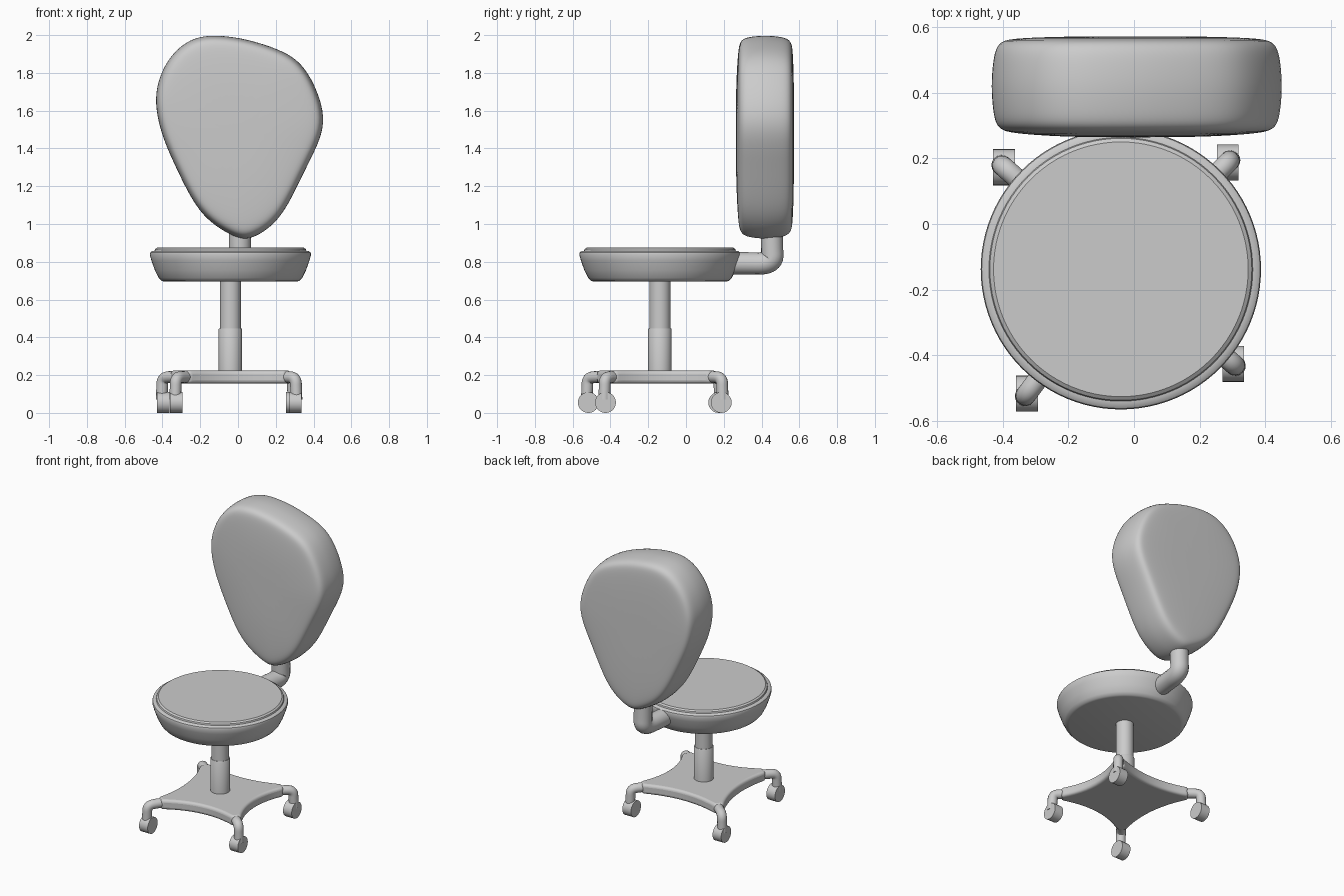
import bpy, bmesh, math
from mathutils import Vector

if "Cube" in bpy.data.objects:
    bpy.data.objects.remove(bpy.data.objects["Cube"])

CX, CY = -0.04, -0.138          # axis of seat, column and base


def finish(name, bm, angle=35):
    bmesh.ops.remove_doubles(bm, verts=bm.verts, dist=1e-5)
    bmesh.ops.recalc_face_normals(bm, faces=bm.faces)
    me = bpy.data.meshes.new(name)
    bm.to_mesh(me)
    bm.free()
    ob = bpy.data.objects.new(name, me)
    bpy.context.collection.objects.link(ob)
    for o in bpy.context.selected_objects:
        o.select_set(False)
    bpy.context.view_layer.objects.active = ob
    ob.select_set(True)
    bpy.ops.object.shade_smooth_by_angle(angle=math.radians(angle))
    return ob


def skin(bm, rings):
    """Bridge closed vertex rings and cap both ends."""
    vs = [[bm.verts.new(p) for p in r] for r in rings]
    n = len(vs[0])
    for a, b in zip(vs, vs[1:]):
        for i in range(n):
            j = (i + 1) % n
            bm.faces.new((a[i], a[j], b[j], b[i]))
    bm.faces.new(vs[0])
    bm.faces.new(vs[-1])


def lathe(name, profile, n=64):
    bm = bmesh.new()
    skin(bm, [[(CX + r * math.cos(2 * math.pi * i / n),
                CY + r * math.sin(2 * math.pi * i / n), z) for i in range(n)]
              for r, z in profile])
    return finish(name, bm)


def tube(name, points, radius):
    cu = bpy.data.curves.new(name, 'CURVE')
    cu.dimensions = '3D'
    cu.bevel_depth = radius
    cu.bevel_resolution = 6
    cu.use_fill_caps = True
    sp = cu.splines.new('NURBS')
    sp.points.add(len(points) - 1)
    for p, co in zip(sp.points, points):
        p.co = (*co, 1)
    sp.order_u = 3
    sp.use_endpoint_u = True
    sp.resolution_u = 8
    ob = bpy.data.objects.new(name, cu)
    bpy.context.collection.objects.link(ob)
    for o in bpy.context.selected_objects:
        o.select_set(False)
    bpy.context.view_layer.objects.active = ob
    ob.select_set(True)
    bpy.ops.object.convert(target='MESH')
    return bpy.context.object


# round seat cushion with a small lip near the top
lathe("seat", [(.35, .695), (.365, .699), (.38, .715), (.40, .755), (.418, .805),
               (.427, .838), (.424, .85), (.414, .857), (.402, .858),
               (.399, .867), (.388, .875)], 96)

# two-stage column
lathe("column_upper", [(.056, .40), (.056, .72)], 40)
lathe("column_lower", [(.062, .19), (.062, .443), (.059, .448)], 40)

# backrest: rounded lopsided outline, shrunk towards front and back
outline = [(-.13, 2.0), (.01, 1.985), (.14, 1.95), (.27, 1.9), (.352, 1.83),
           (.42, 1.705), (.459, 1.565), (.436, 1.45), (.368, 1.315), (.31, 1.195),
           (.245, 1.068), (.168, .978), (.06, .917), (-.01, .928), (-.124, .992),
           (-.204, 1.07), (-.266, 1.174), (-.31, 1.264), (-.372, 1.396),
           (-.415, 1.513), (-.437, 1.64), (-.427, 1.74), (-.383, 1.852),
           (-.31, 1.937), (-.23, 1.985)]
ox, oz = 0.0, 1.5
layers = [(.264, .3), (.268, .6), (.277, .86), (.287, .94), (.31, .98), (.36, .997),
          (.42, 1.006), (.48, .997), (.53, .98), (.556, .94), (.565, .86),
          (.57, .6), (.572, .3)]
bm = bmesh.new()
skin(bm, [[(ox + (x - ox) * s, y, oz + (z - oz) * s) for x, z in outline]
          for y, s in layers])
back = finish("backrest", bm, 180)
back.modifiers.new("smooth", 'SUBSURF').levels = 2
back.modifiers["smooth"].render_levels = 2

# bent tube carrying the backrest
tube("back_support", [(-.03, .10, .792), (-.01, .30, .792), (.01, .46, .79),
                      (.01, .455, .88), (.01, .453, 1.02)], .059)

# four casters with curved arms, listed counter-clockwise
casters = [(.286, .187), (-.396, .173), (-.326, -.517), (.302, -.426)]
center = Vector((CX, CY))
dirs = []
for i, (x, y) in enumerate(casters):
    d = (Vector((x, y)) - center)
    reach = d.length
    d.normalize()
    dirs.append(d)

    def at(r, z):
        p = center + d * r
        return (p.x, p.y, z)
    tube(f"base_arm_{i + 1}", [at(.30, .19), at(reach - .06, .192),
                               at(reach + .005, .185), at(reach + .008, .12),
                               at(reach + .01, .07)], .031)
    bpy.ops.mesh.primitive_cylinder_add(vertices=32, radius=.055, depth=.066,
                                        location=(x, y, .055),
                                        rotation=(0, math.pi / 2, 0))
    bpy.context.object.name = f"caster_{i + 1}"
    bpy.ops.object.shade_smooth_by_angle(angle=math.radians(35))

# star-shaped base plate with concave sides
star = []
for i in range(4):
    a, b = dirs[i], dirs[(i + 1) % 4]
    p0 = a * .40 + Vector((-a.y, a.x)) * .03
    p2 = b * .40 - Vector((-b.y, b.x)) * .03
    c = (a + b).normalized() * .19
    for k in range(13):
        t = k / 12
        star.append(center + p0 * (1 - t) ** 2 + c * 2 * t * (1 - t) + p2 * t * t)
bm = bmesh.new()
skin(bm, [[(p.x, p.y, z) for p in star] for z in (.156, .224)])
plate = finish("base_plate", bm)
bev = plate.modifiers.new("round_edges", 'BEVEL')
bev.width = .018
bev.segments = 4
bev.limit_method = 'ANGLE'
bev.angle_limit = math.radians(60)
